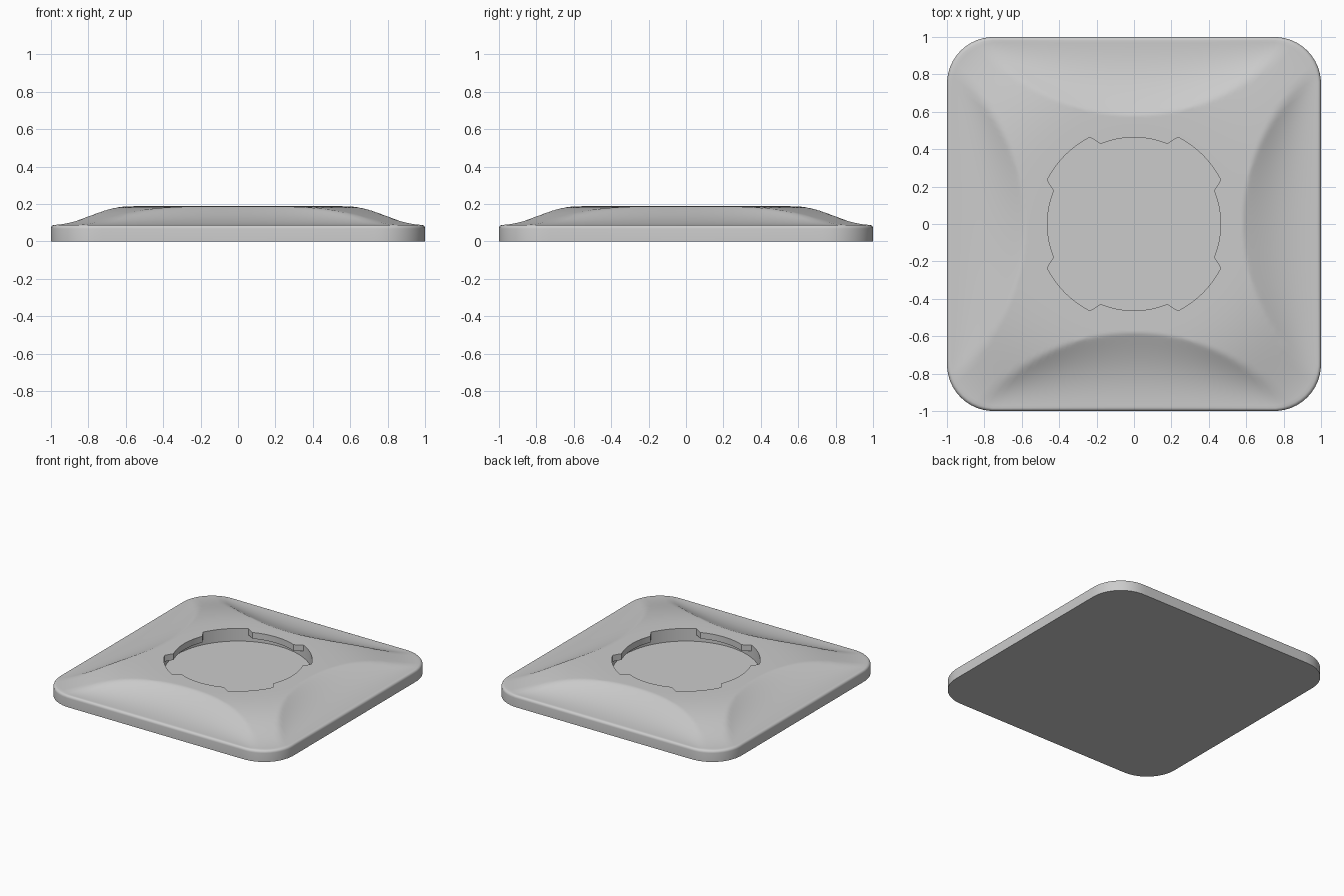
import bpy, bmesh
from math import sin, cos, pi, radians, degrees, hypot, sqrt

cube = bpy.data.objects.get("Cube")
if cube:
    bpy.data.objects.remove(cube, do_unlink=True)

N = 240            # samples around
RINGS = 44         # rings from the opening to the rim
CORNER = 0.25      # corner radius of the plate
FILLET = 0.02      # rounding of the rim
RIM_Z, TOP_Z = 0.088, 0.188
FLOOR_Z, TAB_Z = 0.09, 0.14
HOLE_R, TAB_R = 0.52, 0.463
ARC_R, ARC_C = 1.06, 1.64   # circle that scoops each side


def outer_radius(a):
    """Rounded square in polar form."""
    c, s = abs(cos(a)), abs(sin(a))
    c, s = max(c, s), min(c, s)
    k = 1 - CORNER
    if s / c <= k:
        return 1 / c
    b = k * (c + s)
    return b + sqrt(b * b - 2 * k * k + CORNER ** 2)


def hole_radius(a):
    """Opening with an inward tab on each axis."""
    off = abs((degrees(a) + 45) % 90 - 45)
    t = min(max((off - 22.5) / 4.5, 0), 1)
    return TAB_R + (HOLE_R - TAB_R) * t


def height(x, y):
    """Domed top with a scooped hollow on every side."""
    t = min(max((hypot(x, y) - 0.5) / 0.81, 0), 1)
    h = (TOP_Z - RIM_Z) * 0.5 * (1 + cos(pi * t ** 1.5))
    x, y = abs(x), abs(y)
    for u, v in ((x, y), (y, x)):
        d = ARC_R - hypot(u - ARC_C, v)
        if d > 0:
            w = (d / (d + max(1 - FILLET - u, 0))) ** 0.6
            h *= 1 - w * w * (3 - 2 * w)
    return RIM_Z + h


angles = [radians(360 * i / N) for i in range(N)]
bm = bmesh.new()


def ring(radius, z):
    """radius(a) and z(x, y) give one closed loop."""
    loop = []
    for a in angles:
        x, y = radius(a) * cos(a), radius(a) * sin(a)
        loop.append(bm.verts.new((x, y, z(x, y))))
    return loop


def level(z):
    return lambda x, y: z


# Recess floor, wall, tab undersides
loops = [ring(lambda a: HOLE_R, level(FLOOR_Z)),
         ring(lambda a: HOLE_R, level(TAB_Z)),
         ring(hole_radius, level(TAB_Z))]

# Sculpted top
for i in range(RINGS + 1):
    t = i / RINGS
    loops.append(ring(lambda a: hole_radius(a) * (1 - t)
                      + (outer_radius(a) - FILLET) * t, height))

# Rounded rim and side wall
for i in range(1, 6):
    q = i / 5 * pi / 2
    loops.append(ring(lambda a: outer_radius(a) - FILLET * (1 - sin(q)),
                      level(RIM_Z - FILLET * (1 - cos(q)))))
loops.append(ring(outer_radius, level(0)))

for lo, hi in zip(loops, loops[1:]):
    for i in range(N):
        j = (i + 1) % N
        bm.faces.new((lo[i], lo[j], hi[j], hi[i]))
bm.faces.new(loops[0])
bm.faces.new(loops[-1])
bmesh.ops.remove_doubles(bm, verts=bm.verts, dist=1e-5)
bmesh.ops.recalc_face_normals(bm, faces=bm.faces)

mesh = bpy.data.meshes.new("base_plate")
bm.to_mesh(mesh)
bm.free()
plate = bpy.data.objects.new("base_plate", mesh)
bpy.context.collection.objects.link(plate)

# Plain grey finish
grey = bpy.data.materials.new("grey")
grey.use_nodes = True
colour = (0.6, 0.6, 0.6, 1)
grey.diffuse_color = colour
grey.node_tree.nodes["Principled BSDF"].inputs["Base Color"].default_value = colour
mesh.materials.append(grey)

bpy.context.view_layer.objects.active = plate
plate.select_set(True)
bpy.ops.object.shade_smooth_by_angle(angle=radians(35))
